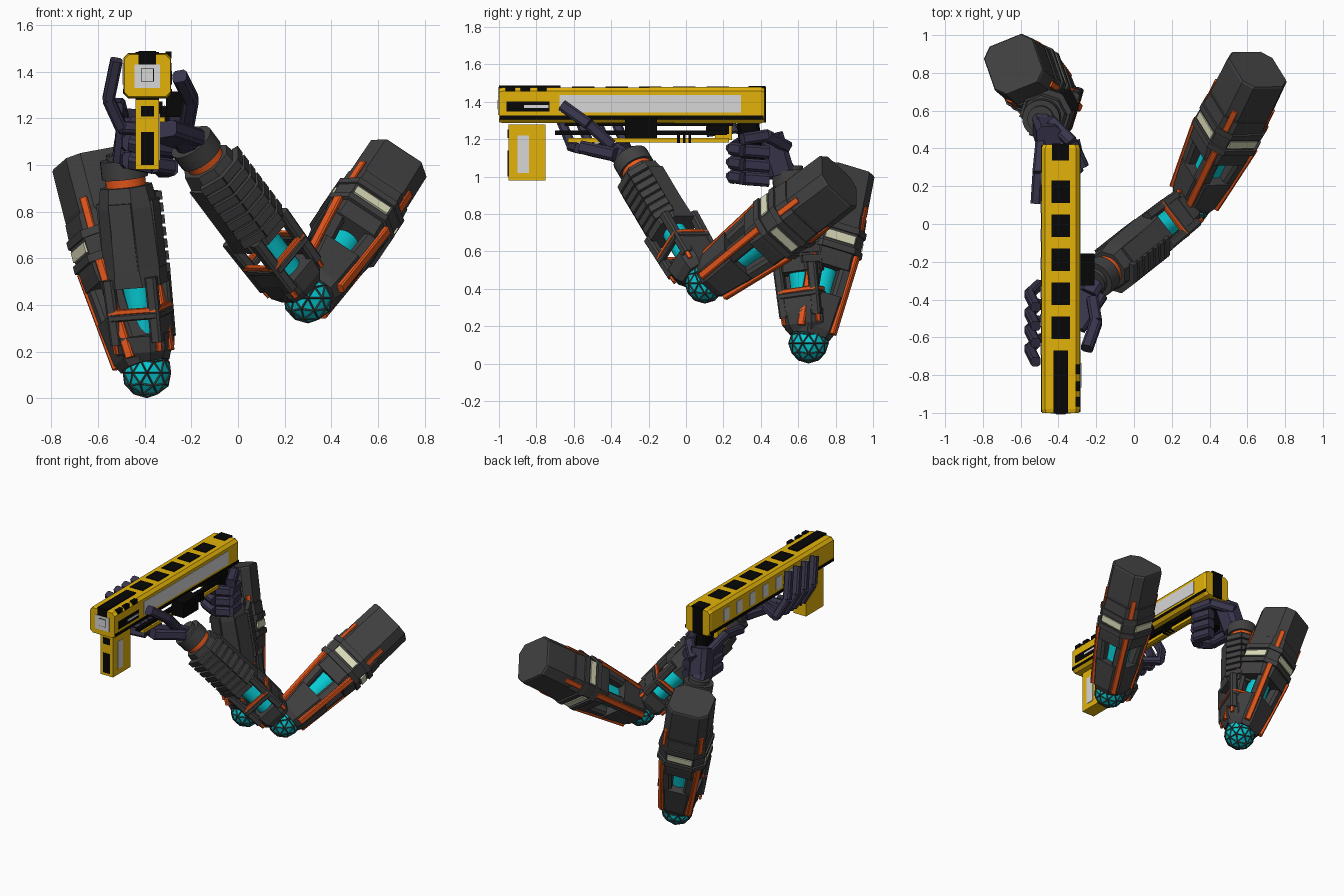
import bpy, bmesh, math
from mathutils import Vector, Matrix

cube = bpy.data.objects.get("Cube")
if cube:
    bpy.data.objects.remove(cube, do_unlink=True)


def material(name, r, g, b):
    m = bpy.data.materials.new(name)
    m.use_nodes = True
    m.diffuse_color = (r, g, b, 1)
    m.node_tree.nodes["Principled BSDF"].inputs["Base Color"].default_value = (r, g, b, 1)
    return m


YELLOW = material("golden yellow", .77, .45, .003)
BLACK = material("black", .002, .002, .002)
SILVER = material("light grey", .68, .68, .68)
DARK = material("dark grey", .052, .052, .052)
NAVY = material("navy", .04, .035, .072)
ORANGE = material("orange", .82, .1, .012)
CYAN = material("cyan", .002, .6, .66)
CREAM = material("cream", .72, .72, .5)
WORLD = Matrix.Identity(4)


def finish(name, bm, mats, frame=WORLD, smooth=False):
    bmesh.ops.recalc_face_normals(bm, faces=bm.faces)
    mesh = bpy.data.meshes.new(name)
    bm.to_mesh(mesh)
    bm.free()
    for mat in mats:
        mesh.materials.append(mat)
    mesh.transform(frame)
    ob = bpy.data.objects.new(name, mesh)
    bpy.context.collection.objects.link(ob)
    if smooth:
        for p in mesh.polygons:
            p.use_smooth = len(p.vertices) == 4


def frame_along(start, end, side):
    """Local z runs from start to end, local x points to side."""
    start, z = Vector(start), (Vector(end) - Vector(start)).normalized()
    x = Vector(side)
    x = (x - z * x.dot(z)).normalized()
    m = Matrix((x, z.cross(x), z)).transposed().to_4x4()
    m.translation = start
    return m


def box(name, centre, size, mat, frame=WORLD):
    bm = bmesh.new()
    bmesh.ops.create_cube(bm, size=1)
    bmesh.ops.scale(bm, vec=size, verts=bm.verts)
    bmesh.ops.translate(bm, vec=centre, verts=bm.verts)
    finish(name, bm, [mat], frame)


def loft(name, sections, mat, frame):
    """Chamfered rectangles (height, width, depth, chamfer) joined in a row."""
    bm = bmesh.new()
    rings = []
    for h, w, d, c in sections:
        x, y = w / 2, d / 2
        quarter = [(x, y - c), (x - c, y)]
        pts = quarter + [(-a, b) for a, b in reversed(quarter)]
        pts += [(-a, -b) for a, b in pts]
        rings.append([bm.verts.new((a, b, h)) for a, b in pts])
    for low, high in zip(rings, rings[1:]):
        for i in range(len(low)):
            j = (i + 1) % len(low)
            bm.faces.new((low[i], low[j], high[j], high[i]))
    bm.faces.new(rings[0])
    bm.faces.new(rings[-1])
    finish(name, bm, [mat], frame)


def square_loft(name, sections, frame):
    loft(name, [(h, w, w, c) for h, w, c in sections], DARK, frame)


def rod(name, a, b, w, d, mat, frame=WORLD, side=(1, .01, .02)):
    a, b = Vector(a), Vector(b)
    c = min(w, d) * .2
    loft(name, [(0, w, d, c), ((b - a).length, w, d, c)], mat, frame @ frame_along(a, b, side))


def drum(name, low, high, radius, mat, frame):
    bm = bmesh.new()
    bmesh.ops.create_cone(bm, cap_ends=True, segments=24, radius1=radius, radius2=radius,
                          depth=high - low, matrix=Matrix.Translation((0, 0, (low + high) / 2)))
    finish(name, bm, [mat], frame, True)


def chain(name, points, width, mat=NAVY):
    for i, (a, b) in enumerate(zip(points, points[1:])):
        rod(f"{name}_joint_{i}", a, b, width, width, mat)


def turned(frame, k, parts=4):
    return frame @ Matrix.Rotation(math.tau * k / parts, 4, 'Z')


def elbow_ball(name, place):
    # dark ball with a small sunken bright triangle in every face
    bm = bmesh.new()
    bmesh.ops.create_icosphere(bm, subdivisions=2, radius=.109)
    triangles = list(bm.faces)
    bmesh.ops.inset_individual(bm, faces=triangles, thickness=.0095, depth=-.004)
    for face in triangles:
        face.material_index = 1
    finish(name + "_elbow_ball", bm, [DARK, CYAN], Matrix.Translation(place))


def upper_arm(name, f):
    square_loft(name + "_upper_arm_base", [(.03, .19, .04), (.07, .225, .05), (.26, .26, .05)], f)
    square_loft(name + "_upper_arm_collar", [(.41, .28, .05), (.47, .295, .06), (.6, .31, .06), (.72, .3, .06)], f)
    square_loft(name + "_shoulder_block", [(.7, .28, .05), (.74, .29, .05), (.96, .285, .05), (.97, .275, .05)], f)
    drum(name + "_upper_arm_core", .2, .44, .075, CYAN, f)
    for h in (.5, .61):
        square_loft(name + "_upper_arm_band", [(h, .33, .07), (h + .035, .33, .07)], f)
    for k in range(4):
        g = turned(f, k)
        rod(name + "_upper_arm_post", (.077, .077, .22), (.092, .092, .44), .08, .08, DARK, g)
        box(name + "_cream_plate", (.156, 0, .572), (.012, .17, .045), CREAM, g)
        # orange strips follow the chamfered corners
        rod(name + "_corner_strip", (.093, .093, .06), (.124, .124, .5), .04, .03, ORANGE, g, (1, -1, 0))
        rod(name + "_shoulder_strip", (.12, .12, .64), (.12, .12, .78), .034, .018, ORANGE, g, (1, -1, 0))


def forearm(name, f):
    square_loft(name + "_forearm_base", [(.06, .18, .04), (.1, .225, .05), (.17, .235, .05)], f)
    square_loft(name + "_forearm_shell", [(.38, .245, .06), (.46, .25, .07), (.72, .235, .065), (.81, .205, .055)], f)
    drum(name + "_forearm_core", .15, .4, .065, CYAN, f)
    drum(name + "_wrist_ring_orange", .8, .85, .086, ORANGE, f)
    drum(name + "_wrist_ring", .845, .925, .1, DARK, f)
    drum(name + "_wrist_stub", .9, .95, .07, DARK, f)
    for k in range(4):
        g = turned(f, k)
        rod(name + "_forearm_post", (.09, .09, .14), (.096, .096, .42), .05, .05, DARK, g)
        rod(name + "_base_strip", (.096, .096, .1), (.1, .1, .18), .024, .016, ORANGE, g, (1, -1, 0))
        rod(name + "_cage_hoop", (.108, -.108, .28), (.108, .108, .28), .02, .024, ORANGE, g)
        rod(name + "_cage_bar", (.105, -.1, .255), (.105, .1, .255), .03, .03, DARK, g)
        if k:
            box(name + "_forearm_panel", (.119, 0, .6), (.016, .1, .29), DARK, g)
        if k % 2:
            box(name + "_cage_cover", (.105, 0, .2), (.02, .17, .1), DARK, g)
    # rows of ribs wrap the outer side
    for i in range(7):
        for k in (-1, 0, 1):
            box(name + "_rib", (.125, 0, .44 + .052 * i), (.03, .11, .038), DARK, turned(f, k, 8))


ARMS = (("left", (.3, .1, .43), (.65, .81, .97), (.4, -.65, .59), (-.18, -.28, 1.07), (.6, -.8, 0)),
        ("right", (-.39, .655, .11), (-.63, .84, 1), (-.375, .93, 0), (-.49, .56, 1), (.3, .95, 0)))
for name, elbow, shoulder, face, wrist, rib_side in ARMS:
    elbow_ball(name, elbow)
    upper_arm(name, frame_along(elbow, shoulder, face))
    forearm(name, frame_along(elbow, wrist, rib_side))

# left hand cradles the fore end
rod("left_wrist", (-.18, -.28, 1.07), (-.24, -.38, 1.13), .1, .1, NAVY)
rod("left_palm", (-.21, -.35, 1.11), (-.33, -.53, 1.15), .16, .07, NAVY)
chain("left_thumb", [(-.22, -.4, 1.17), (-.2, -.52, 1.28), (-.25, -.66, 1.38)], .062)
for i, y in enumerate((-.41, -.51, -.6, -.7)):
    chain(f"left_finger_{i}", [(-.34, y * .5 - .22, 1.15), (-.5, y + .09, 1.16), (-.555, y + .04, 1.28),
                               (-.52, y - .03, 1.45)], .052)

# right hand closes around the rear grip
rod("right_wrist", (-.49, .56, 1), (-.48, .5, 1.08), .1, .1, NAVY)
rod("right_palm", (-.47, .51, 1.02), (-.45, .45, 1.22), .13, .14, NAVY)
chain("right_thumb", [(-.44, .54, 1.16), (-.33, .43, 1.22), (-.27, .3, 1.2)], .065)
chain("right_index", [(-.49, .47, 1.18), (-.51, .27, 1.26), (-.52, .11, 1.24)], .055)
for i in range(3):
    z = 1.17 - .075 * i
    chain(f"right_finger_{i}", [(-.47, .46, z), (-.46, .28, z), (-.36, .25, z - .02),
                                (-.29, .31, z - .03), (-.32, .44, z - .04)], .068)

# gun body; local x across, y up, z towards the muzzle
GX = -.388
gun = frame_along((GX, .42, 1.382), (GX, -1, 1.382), (1, 0, 0))
loft("gun_body", [(0, .19, .18, .02), (.02, .204, .194, .02), (1.4, .204, .19, .02), (1.42, .196, .18, .02)],
     YELLOW, gun)
box("gun_waist_line", (GX, -.29, 1.316), (.21, 1.41, .02), BLACK)
box("gun_keel", (GX, -.2, 1.28), (.1, .9, .02), BLACK)
for i in range(5):
    box("top_square", (GX, .17 - .18 * i, 1.478), (.1, .12, .01), BLACK)
box("top_front_plate", (GX, -.835, 1.48), (.075, .33, .014), BLACK)
for y in (-.94, -.86, -.77):
    box("front_knob", (GX + .09, y, 1.47), (.026, .05, .03), BLACK)
box("nose_side_plate", (GX + .1, -.845, 1.375), (.012, .23, .055), BLACK)
box("nose_side_slot", (GX + .103, -.8, 1.375), (.012, .13, .014), SILVER)
box("left_side_panel", (GX + .1, -.19, 1.39), (.012, .97, .095), SILVER)
for i in range(7):
    box("right_side_patch", (GX - .1, .24 - .15 * i, 1.39), (.012, .065, .09), SILVER)
box("rear_strip", (GX, .415, 1.385), (.075, .025, .19), BLACK)
box("rear_top_strip", (GX, .38, 1.478), (.09, .09, .012), BLACK)
box("muzzle_top_mark", (GX, -.996, 1.455), (.075, .012, .05), BLACK)
box("muzzle_plate", (GX, -.998, 1.38), (.11, .012, .1), SILVER)
box("muzzle_frame", (GX, -1, 1.385), (.056, .012, .056), BLACK)
box("muzzle_centre", (GX, -1.002, 1.385), (.05, .012, .05), SILVER)

# magazine under the nose
box("magazine", (GX, -.85, 1.13), (.1, .2, .3), YELLOW)
box("magazine_side_plate", (GX + .05, -.87, 1.12), (.008, .06, .2), SILVER)
box("magazine_upper_mark", (GX, -.95, 1.23), (.055, .01, .045), BLACK)
box("magazine_lower_mark", (GX, -.95, 1.07), (.055, .01, .14), BLACK)

# lower rails, side block, guard and rear grip
box("lower_rail", (GX + .07, -.24, 1.235), (.03, .92, .022), BLACK)
box("lower_rod", (GX + .06, -.2, 1.195), (.03, .86, .022), YELLOW)
box("side_block", (GX + .13, -.24, 1.26), (.1, .17, .11), BLACK)
for y in (-.04, -.01, .02):
    box("rail_clip", (GX + .07, y, 1.21), (.05, .014, .06), BLACK)
box("guard_block", (GX, .2, 1.24), (.08, .09, .09), YELLOW)
box("guard_mark", (GX + .03, .17, 1.25), (.07, .12, .045), BLACK)
rod("rear_grip", (GX, .33, 1.29), (GX, .36, 1.06), .08, .12, BLACK)
